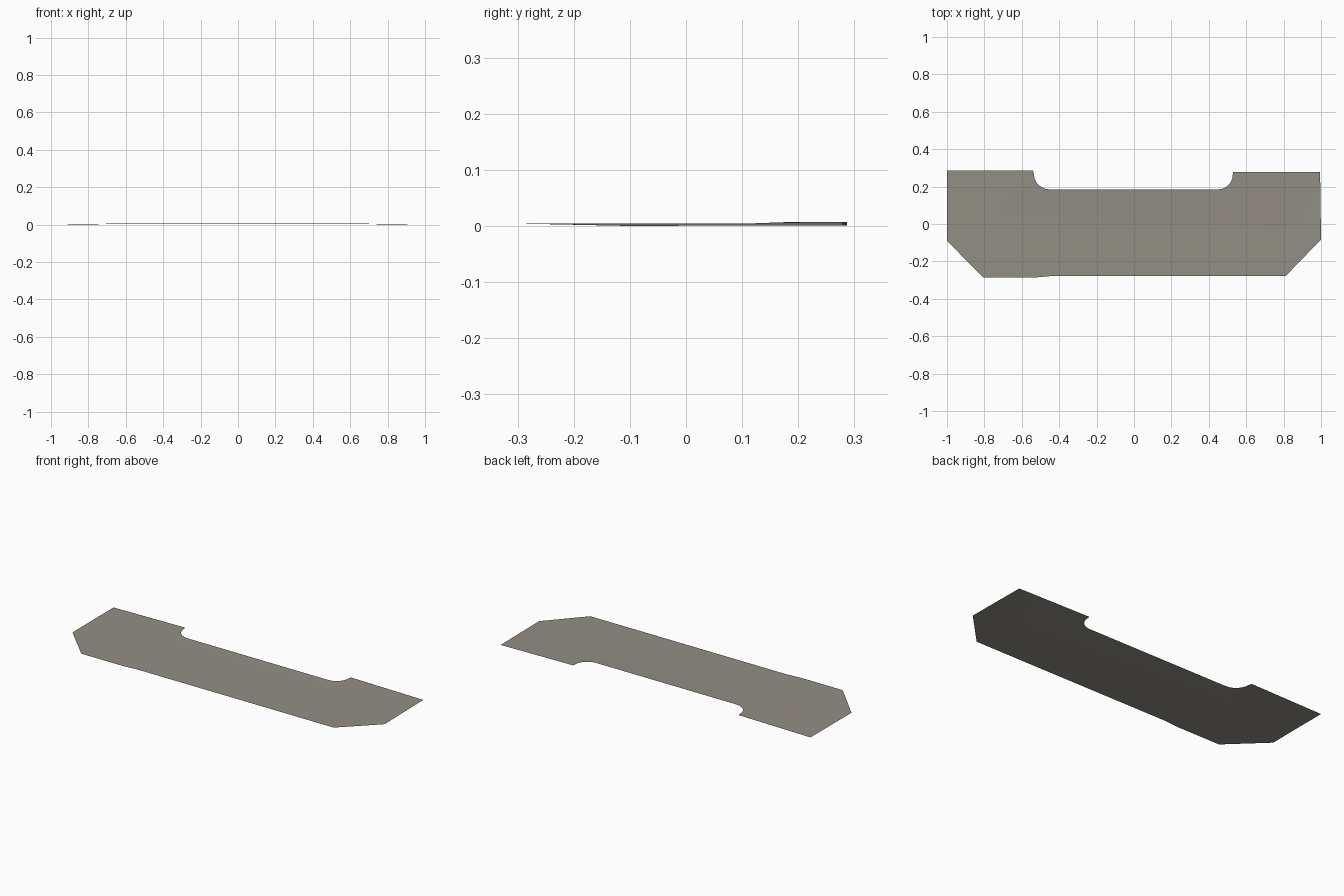
import bpy, bmesh, math

if "Cube" in bpy.data.objects:
    bpy.data.objects.remove(bpy.data.objects["Cube"])

# Sheet colour
mat = bpy.data.materials.new("warm_grey")
mat.diffuse_color = (0.29, 0.272, 0.235, 1)
mat.use_nodes = True
mat.node_tree.nodes["Principled BSDF"].inputs["Base Color"].default_value = mat.diffuse_color


def arc(cx, cy, rx, ry, a0, a1, n=7):
    """Points of an elliptical fillet, angles in degrees."""
    angles = [math.radians(a0 + (a1 - a0) * i / (n - 1)) for i in range(n)]
    return [(cx + rx * math.cos(a), cy + ry * math.sin(a)) for a in angles]


# Outline: two wings, rounded notch at the back, chamfered front corners
outline = [(-1, -0.09), (-0.805, -0.287), (-0.54, -0.287), (-0.45, -0.279),
           (0.81, -0.279), (1, -0.083), (0.995, 0.279), (0.53, 0.279)]
outline += arc(0.45, 0.265, 0.078, 0.08, 0, -90)
outline += arc(-0.45, 0.265, 0.085, 0.08, -90, -180)
outline += [(-0.54, 0.287), (-1, 0.287)]

bm = bmesh.new()
bm.faces.new([bm.verts.new((x, y, 0)) for x, y in outline])

# Creases beside the notch and across the wings
for co, no in [((0, 0.1, 0), (0, 1, 0)), ((-0.54, 0, 0), (1, 0, 0)),
               ((0.535, 0, 0), (1, 0, 0)), ((0, -0.1, 0), (0, 1, 0))]:
    bmesh.ops.bisect_plane(bm, geom=bm.verts[:] + bm.edges[:] + bm.faces[:],
                           plane_co=co, plane_no=no)

# Very slight relief: raised notch lip, low outer wings
for v in bm.verts:
    x, y = abs(v.co.x), v.co.y
    if x > 0.9:
        v.co.z = 0.001 if y > 0 else 0.0
    elif y > 0.15:
        v.co.z = 0.007
    else:
        v.co.z = 0.004

bmesh.ops.triangulate(bm, faces=bm.faces[:])
bmesh.ops.recalc_face_normals(bm, faces=bm.faces[:])
if sum(f.normal.z for f in bm.faces) < 0:
    bmesh.ops.reverse_faces(bm, faces=bm.faces[:])

mesh = bpy.data.meshes.new("floor_sheet")
bm.to_mesh(mesh)
bm.free()
mesh.materials.append(mat)
sheet = bpy.data.objects.new("floor_sheet", mesh)
bpy.context.collection.objects.link(sheet)

# Smooth the faint relief
bpy.context.view_layer.objects.active = sheet
sheet.select_set(True)
bpy.ops.object.shade_smooth_by_angle(angle=math.radians(30))
